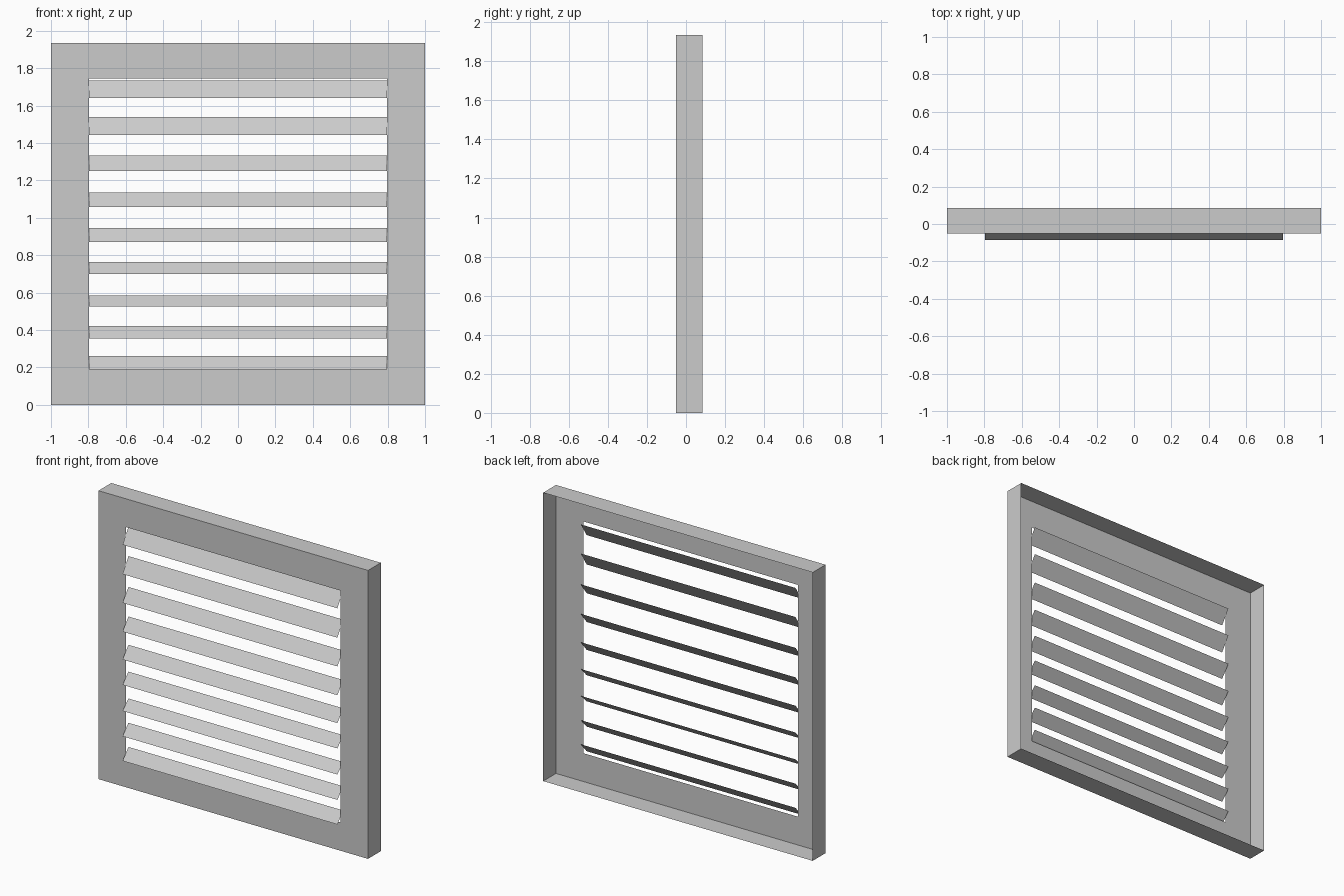
import bpy, bmesh

if "Cube" in bpy.data.objects:
    bpy.data.objects.remove(bpy.data.objects["Cube"])

FRONT, BACK, TOP = -0.05, 0.085, 1.935


def make_object(name, bm):
    mesh = bpy.data.meshes.new(name)
    bm.to_mesh(mesh)
    bm.free()
    obj = bpy.data.objects.new(name, mesh)
    bpy.context.collection.objects.link(obj)
    return obj


def ring(bm, hx, z0, z1, y):
    return [bm.verts.new((x, y, z)) for x, z in
            ((-hx, z0), (hx, z0), (hx, z1), (-hx, z1))]


def bridge(bm, a, b):
    for i in range(4):
        j = (i + 1) % 4
        bm.faces.new((a[i], a[j], b[j], b[i]))


# Thin sheet frame: front plate with an opening, outer walls, open back
bm = bmesh.new()
outer = ring(bm, 1.0, 0.0, TOP, FRONT)
inner = ring(bm, 0.797, 0.19, 1.745, FRONT)
rear = ring(bm, 1.0, 0.0, TOP, BACK)
bridge(bm, outer, inner)
bridge(bm, rear, outer)
make_object("vent_frame", bm)

# Tilted sheet slats: (bottom, top) heights, lower edge leaning out the front
slats = ((0.19, 0.26), (0.355, 0.422), (0.525, 0.585), (0.70, 0.765),
         (0.87, 0.945), (1.057, 1.135), (1.25, 1.333), (1.443, 1.54),
         (1.64, 1.735))
for n, (low, high) in enumerate(slats, 1):
    bm = bmesh.new()
    bm.faces.new([bm.verts.new(p) for p in (
        (-0.797, -0.085, low), (0.797, -0.085, low),
        (0.797, -0.023, high), (-0.797, -0.023, high))])
    make_object(f"slat_{n}", bm)
